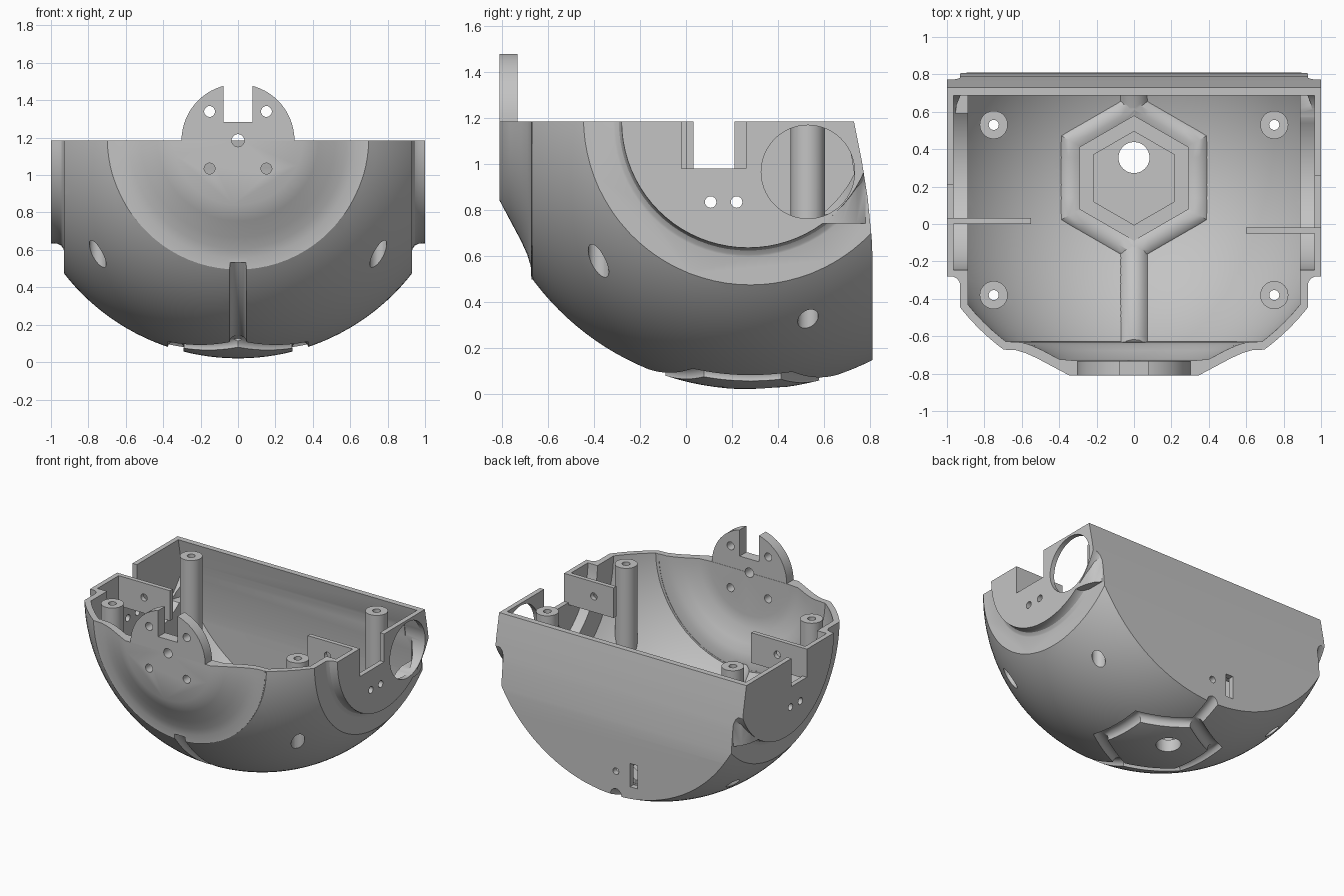
import bpy, bmesh
from math import sin, cos, pi, radians, sqrt
from mathutils import Vector

if "Cube" in bpy.data.objects:
    bpy.data.objects.remove(bpy.data.objects["Cube"])

CY, CZ, R = 0.28, 1.2, 1.18      # sphere centre and radius
RIM, TOP = 1.185, 1.4            # rim height, working height before slicing
AX = {"X": lambda u, v, w: (w, u, v),
      "Y": lambda u, v, w: (u, w, v),
      "Z": lambda u, v, w: (u, v, w)}

grey = bpy.data.materials.new("mid grey")
grey.use_nodes = True
grey.diffuse_color = (0.55, 0.55, 0.55, 1)
grey.node_tree.nodes["Principled BSDF"].inputs["Base Color"].default_value = (0.55, 0.55, 0.55, 1)


def finish(bm, name):
    bmesh.ops.recalc_face_normals(bm, faces=bm.faces)
    me = bpy.data.meshes.new(name)
    bm.to_mesh(me)
    bm.free()
    ob = bpy.data.objects.new(name, me)
    bpy.context.collection.objects.link(ob)
    return ob


def skin(rings, name="helper", closed=False):
    """Solid through rings of points, capped unless it closes on itself."""
    bm = bmesh.new()
    vs = [[bm.verts.new(p) for p in pts] for pts in rings]
    n = len(vs[0])
    for a, b in zip(vs, vs[1:] + vs[:1] if closed else vs[1:]):
        for i in range(n):
            bm.faces.new((a[i], a[(i + 1) % n], b[(i + 1) % n], b[i]))
    if not closed:
        bm.faces.new(vs[0])
        bm.faces.new(vs[-1])
    return finish(bm, name)


def loft(axis, rings, name="helper"):
    return skin([[AX[axis](u, v, w) for u, v in pts] for w, pts in rings], name)


def ring(c, r, n=48, turn=0.0):
    return [(c[0] + r * cos(2 * pi * i / n + turn), c[1] + r * sin(2 * pi * i / n + turn))
            for i in range(n)]


def cyl(axis, c, r, lo, hi, n=48, turn=0.0, name="helper"):
    return loft(axis, [(lo, ring(c, r, n, turn)), (hi, ring(c, r, n, turn))], name)


def box(x0, x1, y0, y1, z0, z1):
    pts = [(x0, y0), (x1, y0), (x1, y1), (x0, y1)]
    return loft("Z", [(z0, pts), (z1, pts)])


def select(ob):
    bpy.ops.object.select_all(action="DESELECT")
    ob.select_set(True)
    bpy.context.view_layer.objects.active = ob


def combine(ob, other, op="DIFFERENCE"):
    m = ob.modifiers.new("combine", "BOOLEAN")
    m.operation, m.solver, m.object = op, "EXACT", other
    select(ob)
    bpy.ops.object.modifier_apply(modifier=m.name)
    bpy.data.objects.remove(other)
    return ob


def tube(pts, r, closed=False):
    """Round tube along a path on the sphere, mitred at its corners."""
    rings, n = [], len(pts)
    for i, p in enumerate(pts):
        before = pts[i - 1] if closed or i else p
        after = pts[(i + 1) % n] if closed or i < n - 1 else p
        a, b = (p - before).normalized(), (after - p).normalized()
        t = (a + b).normalized()
        up = (p - Vector((0, CY, CZ))).normalized()
        across = t.cross(up).normalized() / max(t.dot(a), t.dot(b))
        rings.append([p + r * (up * u + across * v) for u, v in ring((0, 0), 1, 16, 0.1)])
    return skin(rings, closed=closed)


def meridian(a0, a1, n=14):
    angles = [radians(a0 + (a1 - a0) * i / n) for i in range(n + 1)]
    return [Vector((0, CY - R * sin(a), CZ - R * cos(a))) for a in angles]


def hex_path():
    corners = [Vector(p) for p in ring((0, 0.245), 0.385, 6, pi / 2)]
    pts = []
    for i in range(6):
        for k in range(5):
            p = corners[i].lerp(corners[(i + 1) % 6], k / 5)
            pts.append(Vector((p.x, p.y, CZ - sqrt(R * R - p.x ** 2 - (p.y - CY) ** 2))))
    return pts


def solid(t, name):
    """Bowl volume pulled inward by t."""
    bm = bmesh.new()
    bmesh.ops.create_uvsphere(bm, u_segments=112, v_segments=72, radius=R - t)
    bmesh.ops.translate(bm, verts=bm.verts, vec=(0, CY, CZ))
    ob = finish(bm, name)
    combine(ob, box(t - 0.93, 0.93 - t, t - 0.67, 0.81 - t, -1, TOP), "INTERSECT")
    # flared front dish
    prof = [(0.345, -0.81), (0.43, -0.765), (0.52, -0.717), (0.58, -0.69), (0.63, -0.675),
            (0.69, -0.672), (0.69, -0.5)]
    if t:
        prof = [(r - 0.03, max(y + t, -0.73 - 0.001 * i)) for i, (r, y) in enumerate(prof)]
    dish = loft("Y", [(y, ring((0, RIM), r, 80)) for r, y in prof])
    combine(dish, box(-2, 2, -2, 2, TOP - 0.02, 3))
    combine(ob, dish, "UNION")
    # round side bosses with a filleted foot
    half = [(1.0, 0.55), (0.965, 0.552), (0.945, 0.562), (0.933, 0.58), (0.925, 0.605)]
    if t:
        half = [(0.965, 0.515), (0.5, 0.515)]
    rings = [(-x, r) for x, r in half] + [(x, r) for x, r in reversed(half)]
    boss = loft("X", [(x, ring((0.27, RIM), r, 80)) for x, r in rings])
    combine(boss, box(-2, 2, -2, 2, TOP + 0.01, 3))
    combine(ob, boss, "UNION")
    # wider upper back with softened corners
    side = [(1, 0.3), (1, 0.62), (0.99, 0.68), (0.965, 0.74), (0.93, 0.78), (0.88, 0.809)]
    plan = [(x - t, y - t) for x, y in side]
    plan += [(-x, y) for x, y in reversed(plan)]
    combine(ob, loft("Z", [(0.74 + t, plan), (TOP + 0.02, plan)]), "UNION")
    # back leans forward toward the rim
    lean = [(0.815, 0.5), (0.807, 0.68), (0.79, 0.85), (0.763, 1.02), (0.73, RIM), (0.68, 1.45),
            (1.3, 1.45), (1.3, 0.5)]
    lean = [(y - t, z) for y, z in lean]
    combine(ob, loft("X", [(-2, lean), (2, lean)]))
    # grooves around the base pad and along the centre line
    g = 0.045 if not t else 0.085
    combine(ob, tube(hex_path(), g, True))
    combine(ob, tube(meridian(19, 55), g))
    combine(ob, tube(meridian(-17, -34), g))
    return ob


shell = solid(0, "bowl_shell")
cavity = solid(0.042, "cavity")
posts = [(sx * 0.75, y) for sx in (-1, 1) for y in (-0.38, 0.53)]

# material left standing inside: posts, hexagonal seat, bracket plates
for p in posts:
    combine(cavity, cyl("Z", p, 0.075, -0.5, 1.6))
seat = cyl("Z", (0, 0.245), 0.335, -0.5, 0.17, 6, pi / 2)
combine(seat, cyl("Z", (0, 0.245), 0.25, 0.11, 0.5, 6, pi / 2))
combine(cavity, seat)
combine(cavity, box(0.6, 1.2, -0.052, -0.02, 0.965, 1.6))
combine(cavity, box(-1.2, -0.55, 0, 0.032, 0.965, 1.6))
combine(shell, cavity)
combine(shell, box(-2, 2, -2, 2, RIM, 3))

# upper half of the front mounting disc, with its slot
mount = cyl("Y", (0, RIM), 0.302, -0.81, -0.732, 64, name="front_mount")
combine(mount, box(-1, 1, -2, 2, 0, RIM))
combine(mount, box(-0.078, 0.078, -2, 0, 1.285, 2))

# drilled holes in the mount
for x, z in [(0, RIM), (-0.152, 1.34), (0.152, 1.34), (-0.152, 1.035), (0.152, 1.035)]:
    target = [shell, mount] if x == 0 else [mount if z > RIM else shell]
    for ob in target:
        combine(ob, cyl("Y", (x, z), 0.034 if x == 0 else 0.029, -1, -0.6, 24))

# post bores, wide from below and narrow at the top
for p in posts:
    combine(shell, cyl("Z", p, 0.045, -0.5, 1.05, 24))
    combine(shell, cyl("Z", p, 0.027, 0.9, 1.5, 24))

# base hole, side notches, side port and small screw holes
combine(shell, cyl("Z", (0, 0.355), 0.083, -0.5, 0.5, 40))
combine(shell, box(0.9, 1.2, -0.02, 0.26, 0.98, 1.5))
combine(shell, box(-1.2, -0.9, 0.032, 0.21, 0.98, 1.5))
combine(shell, cyl("X", (0.53, 0.965), 0.203, 0.84, 1.3, 56))
for s in (-1, 1):
    for y in (0.107, 0.22):
        combine(shell, cyl("X", (y, 0.834), 0.025, s * 0.8, s * 1.2, 20))
    combine(shell, cyl("Y", (s * 0.76, 1.08), 0.026, -0.12, 0.1, 20))

# back slot and pin hole
combine(shell, box(-0.175, -0.115, 0.7, 1, 0.24, 0.41))
combine(shell, cyl("Y", (0, 0.323), 0.024, 0.7, 1, 20))

for ob in (shell, mount):
    ob.data.materials.clear()
    ob.data.materials.append(grey)
    select(ob)
    bpy.ops.object.shade_smooth_by_angle(angle=radians(28))
